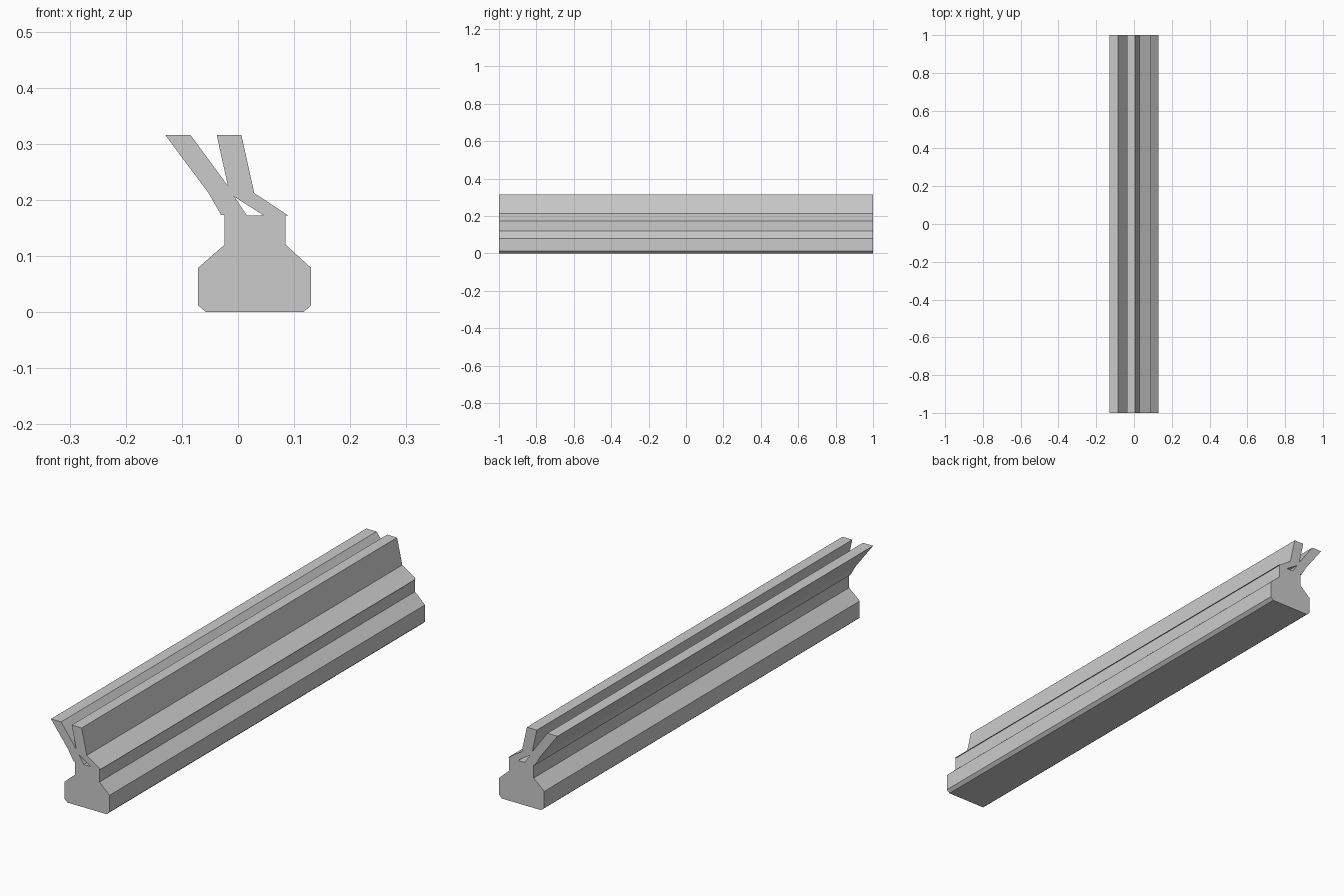
import bpy

cube = bpy.data.objects.get("Cube")
if cube:
    bpy.data.objects.remove(cube, do_unlink=True)

# Plain grey material
grey = bpy.data.materials.new("plain grey")
grey.use_nodes = True
colour = (0.6, 0.6, 0.6, 1)
grey.diffuse_color = colour
grey.node_tree.nodes["Principled BSDF"].inputs["Base Color"].default_value = colour

# Cross-section: chamfered foot, neck, then two flared fins
outline = [
    (-.057, 0), (.117, 0), (.13, .012), (.13, .079), (.085, .12),
    (.085, .172), (.09, .172), (.029, .212), (.006, .316), (-.038, .316),
    (-.018, .225), (-.085, .316), (-.13, .316), (-.053, .213), (-.03, .173),
    (-.024, .173), (-.024, .12), (-.071, .079), (-.071, .012),
]
# Triangular channel under the right-hand fin
channel = [(-.007, .206), (.016, .172), (.046, .172)]

# Extrude the section along the full length
section = bpy.data.curves.new("rail", "CURVE")
section.dimensions = "2D"
section.fill_mode = "BOTH"
section.extrude = 1
for points in (outline, channel):
    spline = section.splines.new("POLY")
    spline.points.add(len(points) - 1)
    for point, (x, z) in zip(spline.points, points):
        point.co = (x, z, 0, 1)
    spline.use_cyclic_u = True

rail = bpy.data.objects.new("rail", section)
bpy.context.collection.objects.link(rail)
rail.rotation_euler.x = 1.5707963
section.materials.append(grey)

# Turn the extrusion into a flat-shaded mesh
bpy.ops.object.select_all(action="DESELECT")
rail.select_set(True)
bpy.context.view_layer.objects.active = rail
bpy.ops.object.convert(target="MESH")
bpy.ops.object.transform_apply(location=False, rotation=True, scale=False)
bpy.ops.object.mode_set(mode="EDIT")
bpy.ops.mesh.select_all(action="SELECT")
bpy.ops.mesh.remove_doubles(threshold=0.0001)
bpy.ops.mesh.normals_make_consistent(inside=False)
bpy.ops.object.mode_set(mode="OBJECT")
bpy.ops.object.shade_flat()
